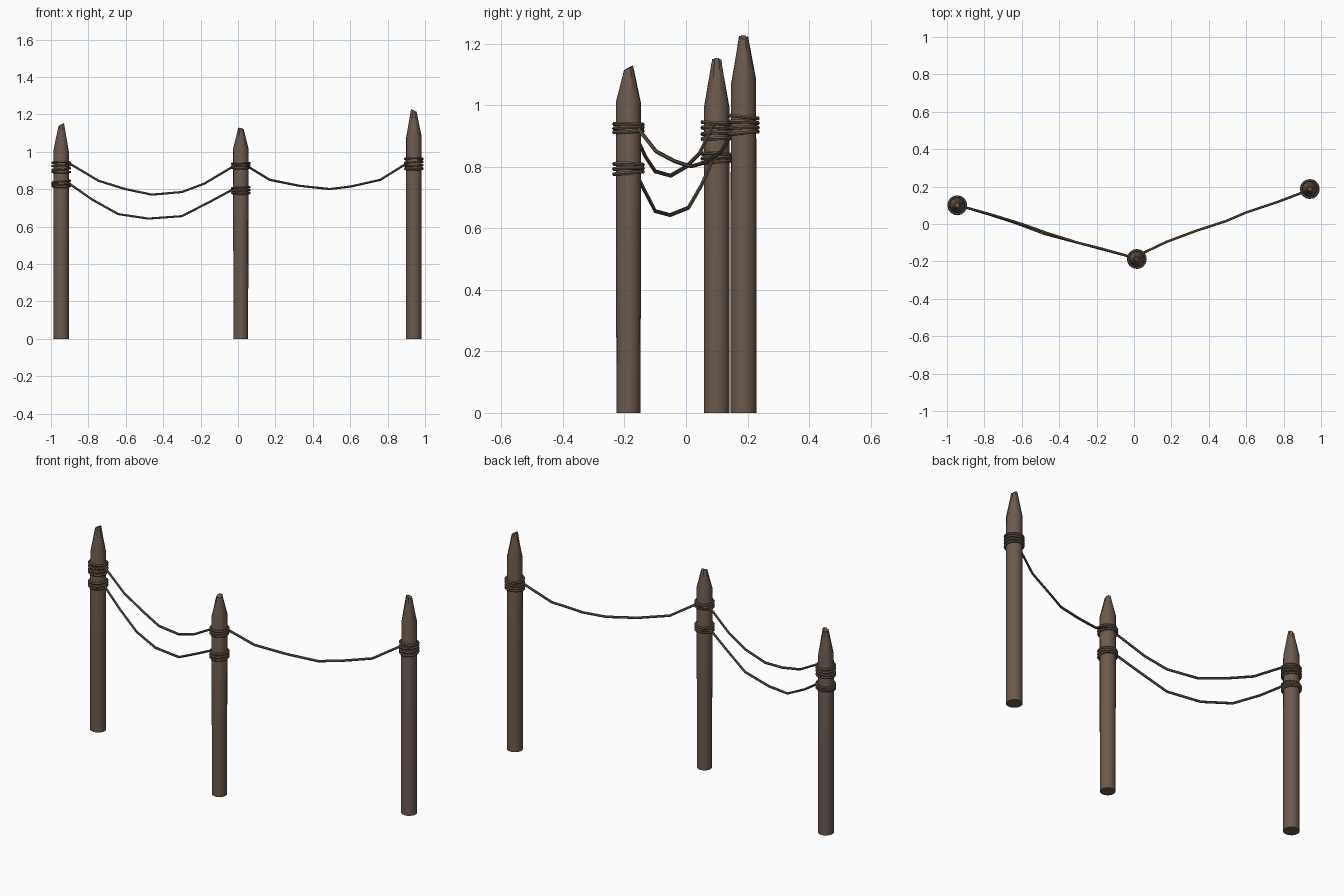
import bpy, bmesh, math, random
from mathutils import Vector, Matrix

if "Cube" in bpy.data.objects:
    bpy.data.objects.remove(bpy.data.objects["Cube"])

random.seed(4)


def material(name, col):
    m = bpy.data.materials.new(name)
    m.diffuse_color = (*col, 1)
    m.use_nodes = True
    m.node_tree.nodes["Principled BSDF"].inputs["Base Color"].default_value = m.diffuse_color
    return m


WOOD = material("brown wood", (0.150, 0.102, 0.073))
ROPE = material("dark rope", (0.130, 0.095, 0.068))


def finish(bm, name, mat):
    bmesh.ops.recalc_face_normals(bm, faces=bm.faces)
    me = bpy.data.meshes.new(name)
    bm.to_mesh(me)
    bm.free()
    ob = bpy.data.objects.new(name, me)
    bpy.context.collection.objects.link(ob)
    me.materials.append(mat)
    bpy.context.view_layer.objects.active = ob
    ob.select_set(True)
    bpy.ops.object.shade_smooth_by_angle(angle=math.radians(28))
    ob.select_set(False)
    return ob


def skin(bm, rings, closed=False):
    """Join successive vertex rings with quads; cap the ends of open tubes."""
    n = len(rings[0])
    pairs = list(zip(rings, rings[1:])) + ([(rings[-1], rings[0])] if closed else [])
    for a, b in pairs:
        for i in range(n):
            j = (i + 1) % n
            bm.faces.new((a[i], a[j], b[j], b[i]))
    if not closed:
        bm.faces.new(rings[0])
        bm.faces.new(rings[-1])


def post(name, x, y, r_base, r_top, shoulder, height, slant):
    """Round stake with a whittled point whose small top is cut at a slant."""
    bm = bmesh.new()
    n = 16
    rings = []
    for z, r in ((0, r_base), (shoulder * 0.5, (r_base + r_top) / 2 + 0.0005), (shoulder, r_top)):
        ring = []
        for i in range(n):
            a = math.tau * i / n
            # whittling cuts start at slightly uneven heights
            dz = random.uniform(-0.012, 0.012) if z == shoulder else 0
            ring.append(bm.verts.new((x + r * math.cos(a), y + r * math.sin(a), z + dz)))
        rings.append(ring)
    tip = []
    for i in range(n):
        a = math.tau * i / n
        r = 0.0135 + (0.0025 if i % 2 else -0.002)
        dx, dy = r * math.cos(a), r * math.sin(a)
        drop = 0.009 + 0.6 * (dx * slant[0] + dy * slant[1])
        tip.append(bm.verts.new((x + dx, y + dy, height - drop)))
    rings.append(tip)
    skin(bm, rings)
    return finish(bm, name, WOOD)


def wrap(name, x, y, heights, r=0.0465):
    """Stack of tilted rope turns around a post."""
    bm = bmesh.new()
    for k, z in enumerate(heights):
        tilt = Matrix.Rotation(random.uniform(0.03, 0.11) * (-1) ** k, 3,
                               Vector((math.cos(k * 2.1), math.sin(k * 2.1), 0)))
        rings = []
        for i in range(16):
            a = math.tau * i / 16
            ring = []
            for j in range(6):
                b = math.tau * j / 6
                d = r + 0.0068 * math.cos(b)
                p = tilt @ Vector((d * math.cos(a), d * math.sin(a), 0.0068 * math.sin(b)))
                ring.append(bm.verts.new(p + Vector((x, y, z))))
            rings.append(ring)
        skin(bm, rings, closed=True)
    return finish(bm, name, ROPE)


def rope(name, points, r=0.0065):
    """Sagging six-sided rope through the given points."""
    bm = bmesh.new()
    pts = [Vector(p) for p in points]
    rings = []
    for i, p in enumerate(pts):
        t = (pts[min(i + 1, len(pts) - 1)] - pts[max(i - 1, 0)]).normalized()
        side = t.cross(Vector((0, 0, 1))).normalized()
        up = side.cross(t)
        rings.append([bm.verts.new(p + r * (side * math.cos(math.tau * j / 6) + up * math.sin(math.tau * j / 6)))
                      for j in range(6)])
    skin(bm, rings)
    return finish(bm, name, ROPE)


L, M, R = (-0.945, 0.10), (0.015, -0.187), (0.94, 0.187)

# posts
post("left_post", *L, 0.042, 0.041, 1.005, 1.155, (1 * -1 * -1 * -0.9, 0.1))
post("middle_post", *M, 0.039, 0.041, 1.01, 1.13, (0.2, -0.9))
post("right_post", *R, 0.042, 0.041, 1.075, 1.23, (0.8, 0.1))

# rope turns
wrap("left_upper_wrap", *L, (0.892, 0.908, 0.926, 0.942))
wrap("left_lower_wrap", *L, (0.816, 0.828, 0.840))
wrap("middle_upper_wrap", *M, (0.914, 0.926, 0.938))
wrap("middle_lower_wrap", *M, (0.780, 0.794, 0.808))
wrap("right_wrap", *R, (0.910, 0.926, 0.944, 0.962))

# sagging ropes
rope("left_upper_rope", [(-0.905, 0.09, 0.94), (-0.745, 0.045, 0.845), (-0.60, 0.0, 0.80), (-0.46, -0.05, 0.771),
                         (-0.30, -0.10, 0.785), (-0.18, -0.13, 0.83), (-0.02, -0.175, 0.925)])
rope("left_lower_rope", [(-0.905, 0.09, 0.832), (-0.78, 0.053, 0.745), (-0.64, 0.008, 0.667), (-0.48, -0.052, 0.643),
                         (-0.30, -0.10, 0.656), (-0.15, -0.14, 0.733), (-0.02, -0.175, 0.803)])
rope("right_rope", [(0.045, -0.157, 0.926), (0.17, -0.097, 0.85), (0.33, -0.037, 0.818), (0.49, 0.015, 0.801),
                    (0.60, 0.062, 0.814), (0.76, 0.115, 0.85), (0.905, 0.17, 0.94)])
